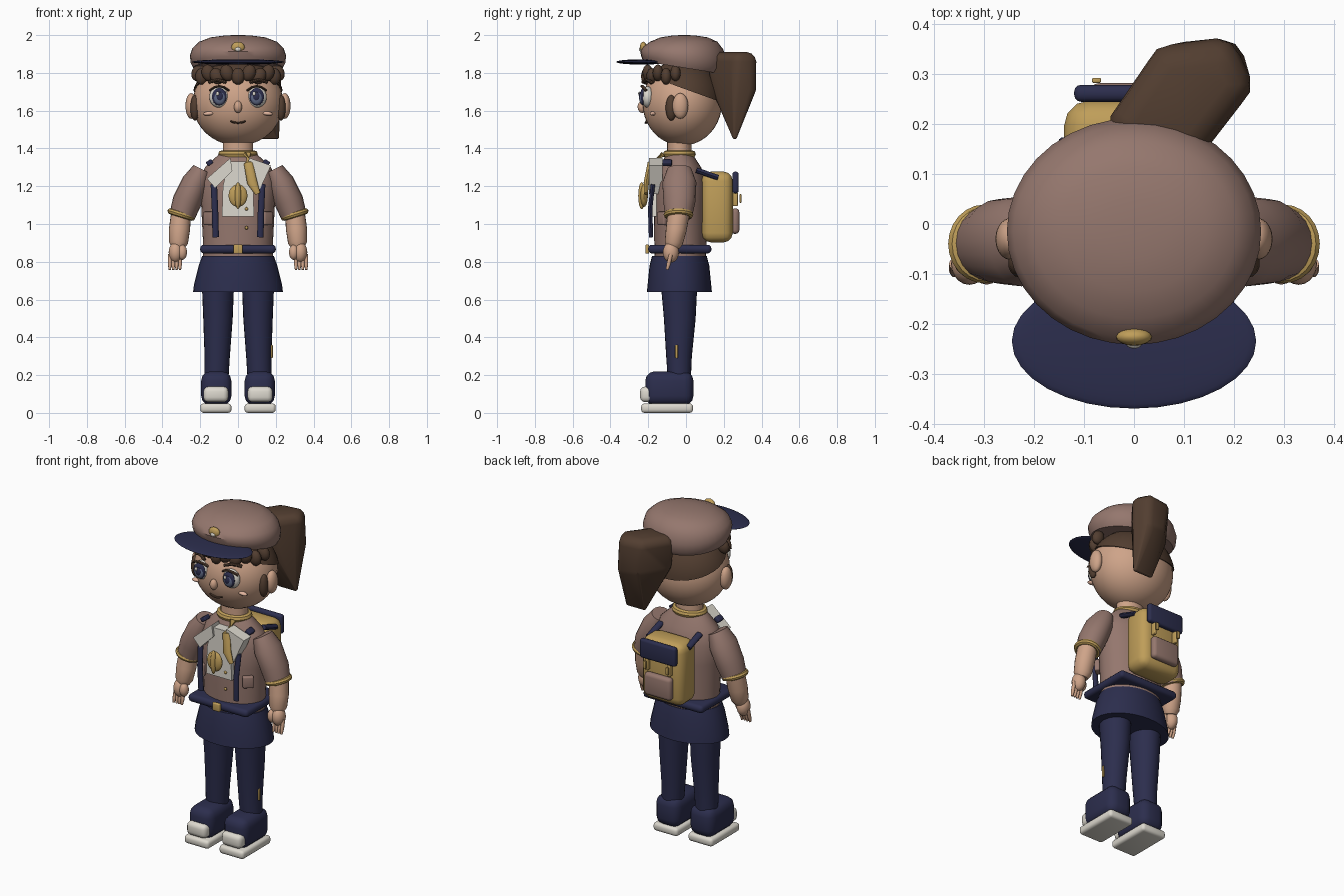
import bpy, bmesh, math
from mathutils import Vector, Matrix

default = bpy.data.objects.get("Cube")
if default:
    bpy.data.objects.remove(default, do_unlink=True)


def material(name, *rgb):
    m = bpy.data.materials.new(name)
    m.use_nodes = True
    m.diffuse_color = (*rgb, 1)
    m.node_tree.nodes["Principled BSDF"].inputs["Base Color"].default_value = (*rgb, 1)
    return m


BROWN = material("dusty brown", .30, .185, .155)
SKIN = material("skin", .62, .37, .25)
NAVY = material("navy", .025, .027, .075)
GOLD = material("gold", .52, .34, .10)
WHITE = material("warm white", .72, .69, .62)
HAIR = material("hair brown", .085, .048, .03)
SLATE = material("iris slate", .12, .15, .25)
BLUSH = material("pale blush", .75, .46, .34)
made = []


def finish(name, mat, bm):
    bmesh.ops.recalc_face_normals(bm, faces=bm.faces[:])
    mesh = bpy.data.meshes.new(name)
    bm.to_mesh(mesh)
    bm.free()
    mesh.materials.append(mat)
    ob = bpy.data.objects.new(name, mesh)
    bpy.context.collection.objects.link(ob)
    made.append(ob)
    return ob


def ball(name, mat, loc, radii, segs=20, tilt=0):
    bm = bmesh.new()
    bmesh.ops.create_uvsphere(bm, u_segments=segs, v_segments=segs // 2 + 2, radius=1)
    bm.transform(Matrix.Translation(loc) @ Matrix.Rotation(tilt, 4, 'Y') @ Matrix.Diagonal((*radii, 1)))
    return finish(name, mat, bm)


def box(name, mat, loc, size, bevel=.01, turn=None):
    bm = bmesh.new()
    bmesh.ops.create_cube(bm, size=1)
    bm.transform(Matrix.Diagonal((*size, 1)))
    bmesh.ops.bevel(bm, geom=bm.edges[:], offset=bevel, segments=3, profile=.5, affect='EDGES')
    bm.transform(Matrix.Translation(loc) @ (turn or Matrix()))
    return finish(name, mat, bm)


def tube(name, mat, stations, segs=20, axis=None):
    """Loft elliptical rings: each station is x, y, z, sideways radius, depth radius."""
    bm = bmesh.new()
    pts = [Vector(s[:3]) for s in stations]
    rings = []
    for i, s in enumerate(stations):
        t = Vector(axis) if axis else (pts[min(i + 1, len(pts) - 1)] - pts[max(i - 1, 0)]).normalized()
        hint = Vector((0, 1, 0)) if abs(t.y) < .8 else Vector((0, 0, 1))
        u = (hint - t * hint.dot(t)).normalized()
        v = t.cross(u)
        angles = [math.tau * k / segs for k in range(segs)]
        rings.append([bm.verts.new(pts[i] + v * s[3] * math.cos(a) + u * s[4] * math.sin(a)) for a in angles])
    for a, b in zip(rings, rings[1:]):
        for k in range(segs):
            n = (k + 1) % segs
            bm.faces.new((a[k], a[n], b[n], b[k]))
    bm.faces.new(rings[0])
    bm.faces.new(rings[-1])
    return finish(name, mat, bm)


def plate(name, mat, outline, y, depth):
    """Prism from an x, z outline, running back from y."""
    bm = bmesh.new()
    face = bm.faces.new([bm.verts.new((x, y, z)) for x, z in outline])
    new = bmesh.ops.extrude_face_region(bm, geom=[face])["geom"]
    bmesh.ops.translate(bm, vec=(0, depth, 0), verts=[g for g in new if isinstance(g, bmesh.types.BMVert)])
    return finish(name, mat, bm)


def ring(name, mat, loc, radii, thick, turn=None, segs=24):
    bm = bmesh.new()
    grid = []
    for i in range(segs):
        a = math.tau * i / segs
        out = Vector((math.cos(a), math.sin(a), 0))
        base = Vector((radii[0] * out.x, radii[1] * out.y, 0))
        grid.append([bm.verts.new(base + out * thick * math.cos(b) + Vector((0, 0, thick * math.sin(b))))
                     for b in (math.tau * j / 8 for j in range(8))])
    for i in range(segs):
        p, q = grid[i], grid[(i + 1) % segs]
        for j in range(8):
            n = (j + 1) % 8
            bm.faces.new((p[j], q[j], q[n], p[n]))
    bm.transform(Matrix.Translation(loc) @ (turn or Matrix()))
    return finish(name, mat, bm)


# Torso, collar, skirt and belt
UP = (0, 0, 1)
tube("shirt_body", BROWN, [(0, -.03, .79, .185, .135), (0, -.03, .9, .185, .138), (0, -.03, 1.1, .195, .14),
     (0, -.03, 1.22, .205, .137), (0, -.03, 1.3, .175, .11), (0, -.035, 1.37, .1, .07)], 28, UP)
tube("neck", SKIN, [(0, -.035, 1.33, .08, .065), (0, -.035, 1.47, .08, .065)], 24)
ring("neckerchief", GOLD, (0, -.035, 1.37), (.085, .067), .02)
tube("skirt", NAVY, [(0, -.035, .64, .238, .172), (0, -.035, .68, .233, .168), (0, -.035, .78, .208, .158),
     (0, -.035, .83, .19, .145)], 32, UP)
box("belt", NAVY, (0, -.033, .867), (.4, .335, .046), .02)
box("belt_buckle", GOLD, (0, -.205, .867), (.05, .02, .048), .006)

# Shirt front
plate("shirt_bib", WHITE, [(-.085, 1.04), (.085, 1.04), (.08, 1.2), (.05, 1.33), (-.05, 1.33), (-.08, 1.2)], -.183, .06)
plate("collar_right", WHITE, [(-.04, 1.35), (-.165, 1.24), (-.12, 1.19), (-.03, 1.28)], -.195, .07)
plate("collar_left", WHITE, [(.06, 1.35), (.175, 1.31), (.105, 1.16), (.04, 1.27)], -.195, .07)
tube("scarf_tail", GOLD, [(.05, -.12, 1.37, .02, .015), (.055, -.19, 1.32, .024, .015),
     (.075, -.21, 1.22, .027, .014), (.105, -.212, 1.16, .014, .01)], 12)
ball("chest_badge", GOLD, (0, -.222, 1.15), (.05, .02, .06))
ball("chest_badge_ridge", GOLD, (0, -.235, 1.15), (.017, .018, .072), 12)
for z in (1.08, .98):
    ball("shirt_button", GOLD, (.045, -.185, z), (.009, .008, .009), 10)
for side, s in (("left", 1), ("right", -1)):
    box("shirt_pocket_" + side, BROWN, (s * .155, -.125, 1.03), (.06, .03, .07), .008,
        Matrix.Rotation(s * .7, 4, 'Z'))

# Arms, hands, straps, legs and shoes
for side, s in (("left", 1), ("right", -1)):
    tube("sleeve_" + side, BROWN, [(s * .19, -.035, 1.29, .05, .065), (s * .225, -.035, 1.22, .072, .09),
         (s * .27, -.035, 1.12, .077, .085), (s * .297, -.04, 1.04, .068, .072)])
    ring("cuff_" + side, GOLD, (s * .3, -.04, 1.05), (.06, .063), .016, Matrix.Rotation(-s * .3, 4, 'Y'))
    tube("forearm_" + side, SKIN, [(s * .302, -.04, 1.05, .053, .058), (s * .31, -.052, .97, .056, .055),
         (s * .315, -.065, .9, .05, .048), (s * .318, -.07, .875, .035, .035)])
    ball("palm_" + side, SKIN, (s * .33, -.08, .85), (.037, .042, .055))
    ball("thumb_" + side, SKIN, (s * .295, -.095, .85), (.026, .027, .04), 14)
    for i in range(4):
        x = s * (.307 + i * .018)
        tube("finger_" + side, SKIN, [(x, -.08, .84, .01, .011), (x, -.093, .785, .01, .011),
             (x, -.1, .758, .006, .007)], 10)
    tube("front_strap_" + side, NAVY, [(s * .118, -.185, .93, .017, .012), (s * .122, -.19, 1.08, .017, .012),
         (s * .128, -.175, 1.21, .017, .012)], 10)
    box("shoulder_strap_" + side, NAVY, (s * .15, -.1, 1.325), (.035, .05, .025), .006,
        Matrix.Rotation(s * .6, 4, 'Y'))
    tube("back_strap_" + side, NAVY, [(s * .13, .055, 1.285, .02, .015), (s * .13, .17, 1.245, .02, .015)], 10)
    tube("leg_" + side, NAVY, [(s * .115, -.035, .16, .063, .06), (s * .11, -.037, .3, .067, .068),
         (s * .106, -.033, .5, .078, .084), (s * .106, -.037, .7, .086, .098)], 24, UP)
    box("shoe_" + side, NAVY, (s * .115, -.088, .13), (.16, .255, .18), .05)
    box("sole_" + side, WHITE, (s * .117, -.1, .025), (.165, .275, .05), .018)
    box("toe_cap_" + side, WHITE, (s * .117, -.198, .098), (.132, .09, .082), .026)
box("leg_badge", GOLD, (.178, -.05, .325), (.012, .014, .07), .004)

# Backpack
box("backpack", GOLD, (0, .165, 1.09), (.28, .165, .375), .05)
box("backpack_flap", NAVY, (0, .262, 1.22), (.24, .034, .115), .014)
box("backpack_pocket", BROWN, (0, .26, 1.015), (.18, .045, .135), .02)
for x in (-.075, .075):
    box("backpack_clasp", GOLD, (x, .288, 1.135), (.018, .01, .045), .003)
    box("backpack_clasp_strap", GOLD, (x, .26, 1.13), (.018, .03, .07), .005)

# Head, ears and face
ball("head", SKIN, (0, -.02, 1.64), (.24, .21, .225), 36)
ball("nose", SKIN, (0, -.232, 1.62), (.022, .024, .032), 14)
tube("mouth", HAIR, [(x, -.212 + 3 * x * x, 1.535 + 6 * x * x, .005, .008) for x in (-.04, -.02, 0, .02, .04)], 8)
for side, s in (("left", 1), ("right", -1)):
    ball("ear_" + side, SKIN, (s * .248, -.03, 1.625), (.03, .042, .068))
    ball("sideburn_" + side, HAIR, (s * .228, -.078, 1.615), (.025, .03, .068), 14)
    ball("eye_" + side, WHITE, (s * .1, -.203, 1.672), (.052, .034, .056), 24)
    ball("iris_rim_" + side, NAVY, (s * .099, -.228, 1.674), (.039, .015, .046))
    ball("iris_" + side, SLATE, (s * .098, -.233, 1.668), (.031, .014, .036))
    ball("pupil_" + side, NAVY, (s * .097, -.239, 1.674), (.02, .011, .025), 16)
    ball("eye_glint_" + side, WHITE, (s * .097 - .012, -.247, 1.69), (.009, .006, .011), 10)
    tube("eyelash_" + side, HAIR, [(s * (.1 + d), -.232 + 8 * d * d, 1.73 - 9 * d * d, .006, .01)
         for d in (-.05, -.025, 0, .025, .05)], 8)
    tube("brow_" + side, HAIR, [(s * (.11 + d), -.205 + .5 * d, 1.763 - 6 * d * d, .009, .01)
         for d in (-.045, 0, .045)], 8)
    ball("cheek_" + side, BLUSH, (s * .155, -.176, 1.585), (.03, .015, .011), 12, s * .1)

# Hair: shell behind the face, fringe and side ponytail
bm = bmesh.new()
bmesh.ops.create_uvsphere(bm, u_segments=36, v_segments=24, radius=1)
bm.transform(Matrix.Translation((0, -.018, 1.64)) @ Matrix.Diagonal((.249, .215, .233, 1)))
cut = bmesh.ops.bisect_plane(bm, geom=bm.verts[:] + bm.edges[:] + bm.faces[:], plane_co=(0, .02, 1.705),
                             plane_no=(0, .36, 1), clear_inner=True)["geom_cut"]
bmesh.ops.contextual_create(bm, geom=[e for e in cut if isinstance(e, bmesh.types.BMEdge)])
finish("hair_shell", HAIR, bm)
for i in range(11):
    a = math.radians(-78 + i * 15.6)
    low = .018 * (i % 2)
    ball("fringe_lock", HAIR, (.215 * math.sin(a), -.015 - .195 * math.cos(a), 1.8 - low),
         (.036, .028, .045), 12, .5 * math.sin(a * 3))

bm = bmesh.new()
knobs = [(.0, .2, 1.86, .05), (.1, .17, 1.86, .05), (.01, .21, 1.73, .05), (.1, .18, 1.73, .05),
         (.075, .31, 1.86, .05), (.165, .322, 1.86, .05), (.185, .28, 1.86, .05),
         (.1, .32, 1.72, .045), (.175, .322, 1.71, .048), (.1, .258, 1.462, .013), (.205, .258, 1.462, .013)]
for x, y, z, r in knobs:
    bmesh.ops.create_icosphere(bm, subdivisions=2, radius=r, matrix=Matrix.Translation((x, y, z)))
hull = bmesh.ops.convex_hull(bm, input=bm.verts[:])
bmesh.ops.delete(bm, geom=list({v for v in hull["geom_interior"] if isinstance(v, bmesh.types.BMVert)}),
                 context='VERTS')
finish("ponytail", HAIR, bm)
ring("hair_tie", GOLD, (.045, .19, 1.8), (.075, .085), .014,
     Matrix.Rotation(-.35, 4, 'Z') @ Matrix.Rotation(math.pi / 2, 4, 'X'))

# Cap with peak and badge; the lower edge tips down towards the back
cap = tube("cap", BROWN, [(0, -.018, 1.825, .238, .208), (0, -.015, 1.85, .25, .222), (0, -.015, 1.89, .255, .227),
           (0, -.015, 1.93, .242, .213), (0, -.012, 1.965, .205, .178), (0, -.01, 1.988, .145, .125),
           (0, -.01, 1.998, .07, .06), (0, -.01, 2.0, .02, .018)], 36, UP)
for v in cap.data.vertices:
    v.co.z -= .16 * v.co.y * max(0, min(1, (1.95 - v.co.z) / .1))
ball("cap_peak", NAVY, (0, -.235, 1.858), (.245, .135, .014), 32)
ball("cap_badge", GOLD, (0, -.226, 1.935), (.036, .018, .03), 16)
ball("cap_badge_centre", WHITE, (0, -.24, 1.925), (.016, .01, .012), 12)

# Smooth shading with crisp edges
bpy.ops.object.select_all(action='DESELECT')
for ob in made:
    ob.select_set(True)
bpy.context.view_layer.objects.active = made[0]
bpy.ops.object.shade_smooth_by_angle(angle=math.radians(40))
